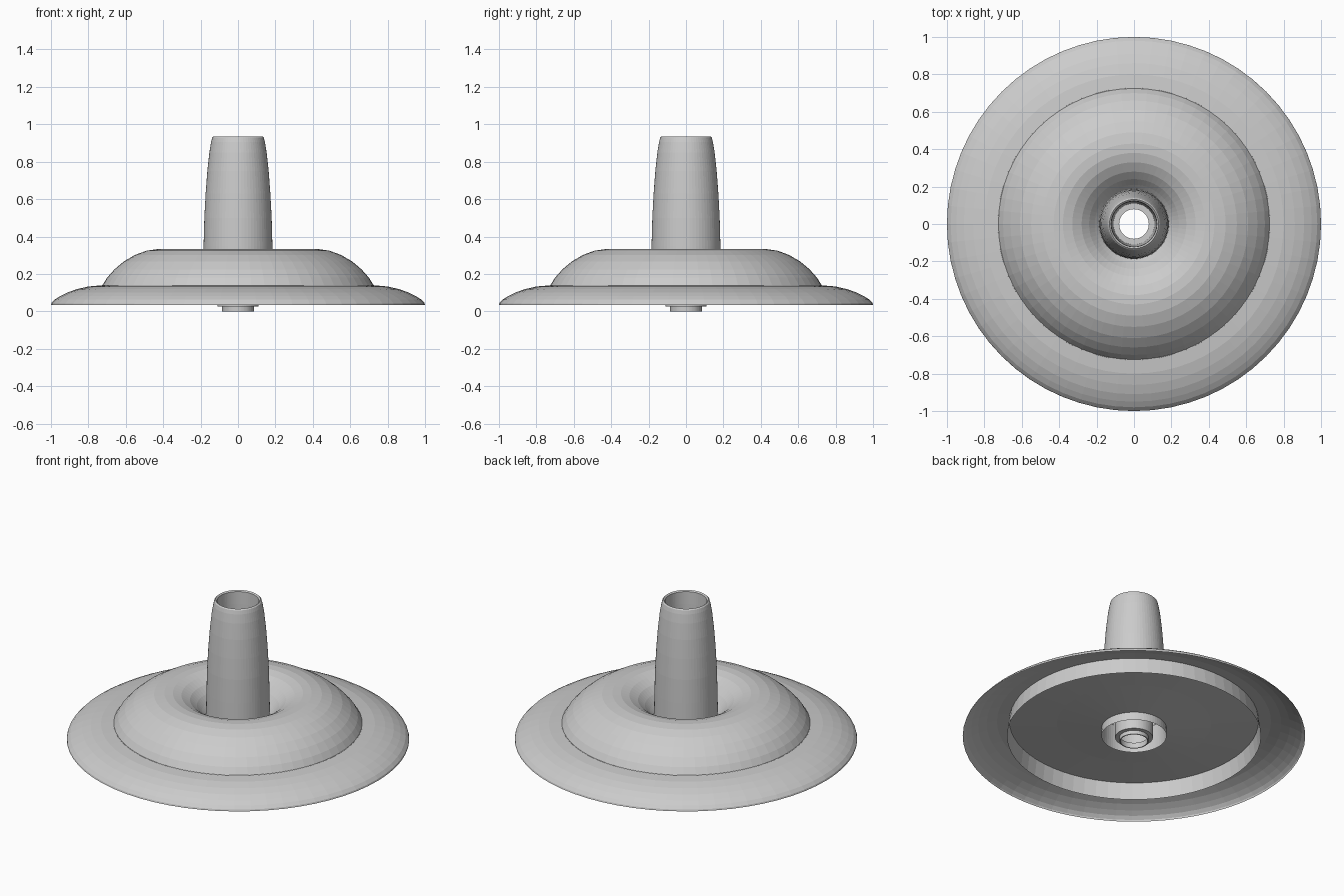
import bpy, bmesh, math

if "Cube" in bpy.data.objects:
    bpy.data.objects.remove(bpy.data.objects["Cube"])

SIDES = 64


def lathe(name, profile):
    """Spin a list of (radius, height) points around the z axis."""
    bm = bmesh.new()
    rings = []
    for r, z in profile:
        rings.append([bm.verts.new((r * math.cos(2 * math.pi * i / SIDES),
                                    r * math.sin(2 * math.pi * i / SIDES), z))
                      for i in range(SIDES)])
    for low, high in zip(rings, rings[1:]):
        for i in range(SIDES):
            j = (i + 1) % SIDES
            bm.faces.new((low[i], low[j], high[j], high[i]))
    mesh = bpy.data.meshes.new(name)
    bm.to_mesh(mesh)
    bm.free()
    obj = bpy.data.objects.new(name, mesh)
    bpy.context.collection.objects.link(obj)
    return obj


# wide thin flange, hollow underneath
lathe("base_rim", [(1.0, .035), (.997, .045), (.98, .063), (.95, .082), (.91, .102),
                   (.86, .119), (.80, .133), (.72, .14)])

# rounded dome dipping into a well around the handle
lathe("dome", [(.725, .14), (.70, .18), (.66, .225), (.61, .267), (.55, .302),
               (.49, .324), (.43, .333), (.38, .331), (.33, .317), (.28, .289),
               (.24, .253), (.21, .218), (.183, .19)])

# hanging skirt and underside plate, one continuous surface
lathe("underside_plate", [(.742, .035), (.728, .14), (.45, .118), (.19, .087)])

# tapering hollow handle: outer wall, lip, inner lining
lathe("handle", [(.19, .035), (.187, .19), (.184, .35), (.18, .5), (.173, .63),
                 (.164, .75), (.153, .85), (.144, .905), (.138, .928), (.131, .935),
                 (.122, .928), (.12, .85), (.115, .4), (.11, .035)])

# small collar and spigot at the bottom, open through the middle
lathe("spigot", [(.11, .035), (.11, .025), (.085, .025), (.085, .0), (.079, .0),
                 (.079, .035), (.11, .035)])
